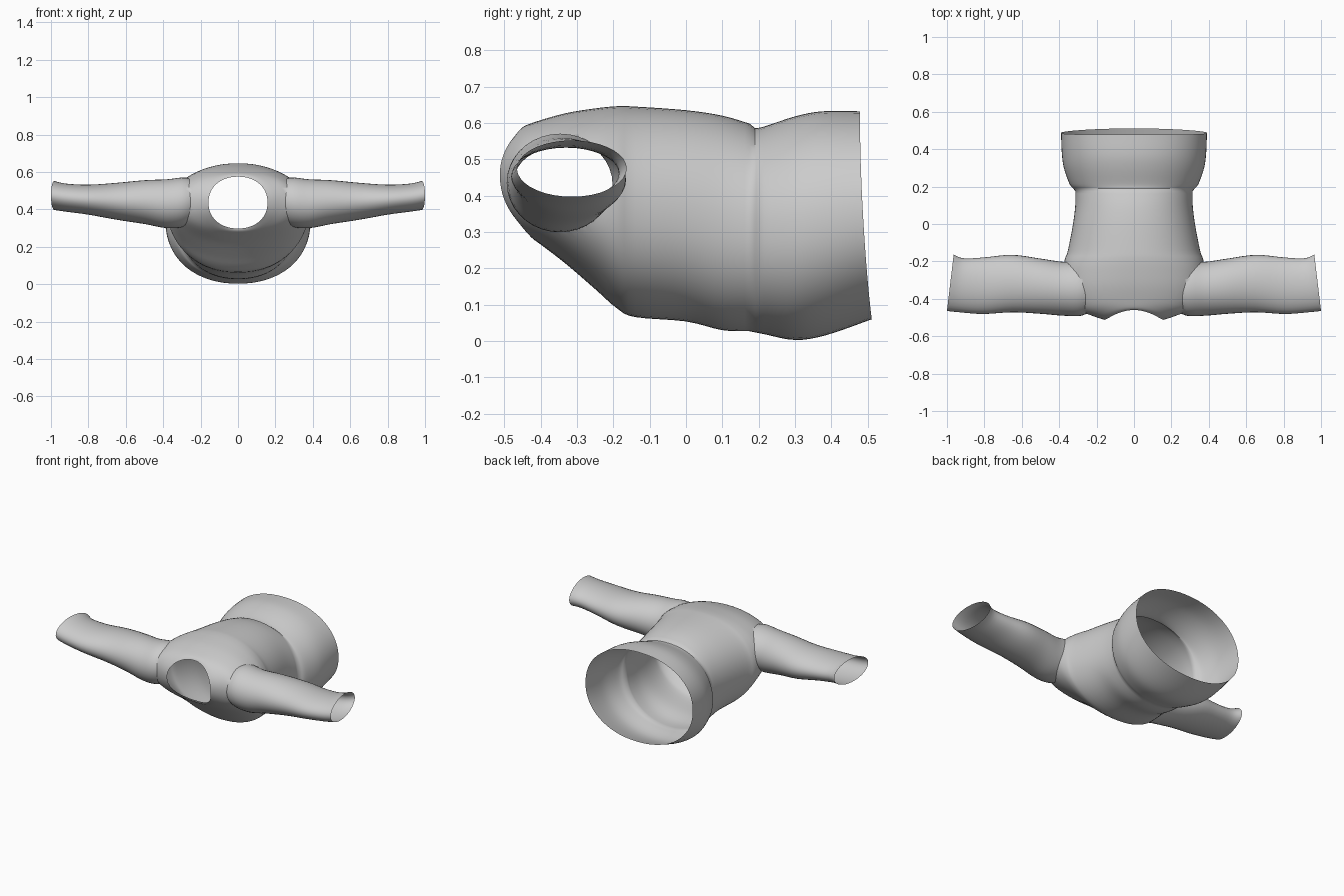
import bpy, bmesh, math
from mathutils import Vector

if "Cube" in bpy.data.objects:
    bpy.data.objects.remove(bpy.data.objects["Cube"])


def smooth_rows(rows, steps):
    """Catmull-Rom interpolation of parameter rows."""
    out = []
    n = len(rows)
    for i in range(n - 1):
        p = [rows[max(i - 1, 0)], rows[i], rows[i + 1], rows[min(i + 2, n - 1)]]
        for s in range(steps):
            t = s / steps
            out.append([0.5 * (2 * b + (c - a) * t + (2 * a - 5 * b + 4 * c - d) * t * t
                               + (3 * b - a - 3 * c + d) * t ** 3)
                        for a, b, c, d in zip(*p)])
    return out + [list(rows[-1])]


def sp(v, n):
    return math.copysign(abs(v) ** (2 / n), v)


def loft(name, rings, tip_a, tip_b):
    """Skin rings into a closed solid; the pointed caps are removed later."""
    bm = bmesh.new()
    loops = [[bm.verts.new(p) for p in r] for r in rings]
    n = len(loops[0])
    for a, b in zip(loops, loops[1:]):
        for i in range(n):
            j = (i + 1) % n
            bm.faces.new((a[i], a[j], b[j], b[i]))
    for ring, tip in ((loops[0], tip_a), (loops[-1], tip_b)):
        c = bm.verts.new(tip)
        for i in range(n):
            bm.faces.new((ring[i], ring[(i + 1) % n], c))
    bmesh.ops.recalc_face_normals(bm, faces=bm.faces[:])
    me = bpy.data.meshes.new(name)
    bm.to_mesh(me)
    bm.free()
    ob = bpy.data.objects.new(name, me)
    bpy.context.collection.objects.link(ob)
    return ob


# Torso and skirt: y, half width, z low, z high, side bend in y, tilt in y
body_rows = [
    (-0.445, 0.158, 0.298, 0.575, -0.066, -0.015),
    (-0.435, 0.215, 0.283, 0.590, -0.058, -0.012),
    (-0.400, 0.310, 0.262, 0.606, -0.050, -0.005),
    (-0.330, 0.365, 0.212, 0.627, -0.020, 0),
    (-0.250, 0.378, 0.143, 0.640, 0, 0),
    (-0.190, 0.370, 0.090, 0.646, 0, 0),
    (-0.140, 0.353, 0.066, 0.645, 0, 0),
    (0.000, 0.326, 0.054, 0.635, 0, 0),
    (0.100, 0.314, 0.030, 0.620, 0, 0),
    (0.175, 0.313, 0.027, 0.598, 0, 0),
]
skirt_rows = [
    (0.190, 0.325, 0.024, 0.586, 0, 0),
    (0.215, 0.345, 0.019, 0.590, 0, 0),
    (0.300, 0.375, 0.003, 0.618, 0, 0),
    (0.380, 0.386, 0.016, 0.632, 0, -0.005),
    (0.495, 0.390, 0.060, 0.632, -0.008, -0.016),
]


def body_ring(row, n=64):
    y, hx, z0, z1, bend, tilt = row
    pts = []
    for i in range(n):
        a = 2 * math.pi * i / n
        c, s = sp(math.cos(a), 2.15), sp(math.sin(a), 2.15)
        pts.append(Vector((hx * c, y + bend * c * c + tilt * s,
                           (z0 + z1) / 2 + (z1 - z0) / 2 * s)))
    return pts


rows = smooth_rows(body_rows, 4) + smooth_rows(skirt_rows, 4)
garment = loft("garment", [body_ring(r) for r in rows], (0, -1, 0.44), (0, 1, 0.34))

# Sleeves: x, y front, y back, z low, z high, slant of the cuff
sleeve_rows = [
    (0.20, -0.450, -0.230, 0.360, 0.540, 0),
    (0.28, -0.490, -0.200, 0.310, 0.570, 0),
    (0.38, -0.490, -0.202, 0.300, 0.561, 0),
    (0.50, -0.480, -0.185, 0.322, 0.556, 0),
    (0.65, -0.472, -0.165, 0.345, 0.542, 0),
    (0.80, -0.481, -0.178, 0.372, 0.532, -0.005),
    (0.92, -0.472, -0.184, 0.388, 0.538, -0.012),
    (0.982, -0.465, -0.163, 0.397, 0.552, -0.018),
]


def sleeve_ring(row, side, n=36):
    x, y0, y1, z0, z1, slant = row
    pts = []
    for i in range(n):
        a = 2 * math.pi * i / n
        c, s = math.cos(a), math.sin(a)
        pts.append(Vector((side * (x + slant * c), (y0 + y1) / 2 + (y1 - y0) / 2 * c,
                           (z0 + z1) / 2 + (z1 - z0) / 2 * s)))
    return pts


sleeves = []
for side in (-1, 1):
    rings = [sleeve_ring(r, side) for r in smooth_rows(sleeve_rows, 4)]
    sl = loft("sleeve_helper", rings, (side * 0.19, -0.34, 0.45), (side * 1.6, -0.31, 0.47))
    sl.hide_render = True
    sleeves.append(sl)
    mod = garment.modifiers.new("join_sleeve", 'BOOLEAN')
    mod.operation = 'UNION'
    mod.solver = 'EXACT'
    mod.object = sl

# Bake the union, then open the neck, hem and cuffs
dg = bpy.context.evaluated_depsgraph_get()
mesh = bpy.data.meshes.new_from_object(garment.evaluated_get(dg))
garment.modifiers.clear()
garment.data = mesh
for sl in sleeves:
    bpy.data.objects.remove(sl)
bm = bmesh.new()
bm.from_mesh(mesh)
tips = [v for v in bm.verts if abs(v.co.y) > 0.8 or abs(v.co.x) > 1.3]
bmesh.ops.delete(bm, geom=tips, context='VERTS')
bm.to_mesh(mesh)
bm.free()

bpy.context.view_layer.objects.active = garment
garment.select_set(True)
bpy.ops.object.shade_smooth_by_angle(angle=math.radians(40))
